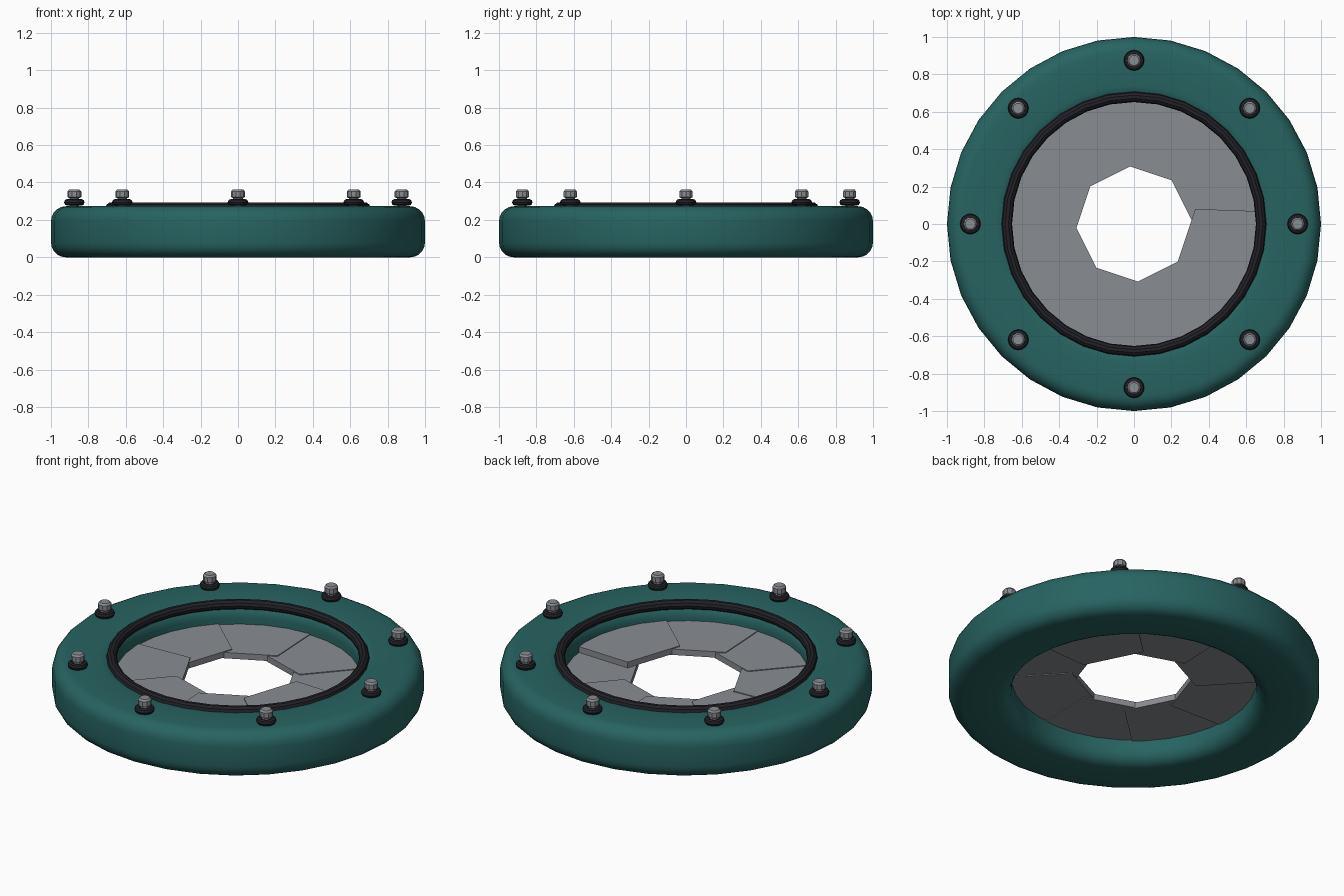
import bpy, bmesh, math
from math import cos, sin, pi, radians

if "Cube" in bpy.data.objects:
    bpy.data.objects.remove(bpy.data.objects["Cube"])


def material(name, rgb):
    m = bpy.data.materials.new(name)
    m.diffuse_color = (*rgb, 1)
    m.use_nodes = True
    m.node_tree.nodes["Principled BSDF"].inputs["Base Color"].default_value = m.diffuse_color
    return m


TEAL = material("teal paint", (0.02, 0.125, 0.12))
STEEL = material("steel grey", (0.25, 0.262, 0.285))
RUBBER = material("black rubber", (0.015, 0.015, 0.021))


def finish(name, bm, mat, smooth=True):
    bmesh.ops.recalc_face_normals(bm, faces=bm.faces)
    me = bpy.data.meshes.new(name)
    bm.to_mesh(me)
    bm.free()
    me.materials.append(mat)
    ob = bpy.data.objects.new(name, me)
    bpy.context.collection.objects.link(ob)
    if smooth:
        bpy.ops.object.select_all(action='DESELECT')
        ob.select_set(True)
        bpy.context.view_layer.objects.active = ob
        bpy.ops.object.shade_smooth_by_angle(angle=radians(35))
    return ob


def lathe(name, profile, segs, mat, loc=(0, 0), closed=True):
    """Spin an (r, z) profile; an open profile gets end caps."""
    bm = bmesh.new()
    rings = [[bm.verts.new((loc[0] + r * cos(2 * pi * s / segs),
                            loc[1] + r * sin(2 * pi * s / segs), z)) for r, z in profile]
             for s in range(segs)]
    n = len(profile)
    for s in range(segs):
        a, b = rings[s], rings[(s + 1) % segs]
        for k in range(n if closed else n - 1):
            j = (k + 1) % n
            bm.faces.new((a[k], b[k], b[j], a[j]))
    if not closed:
        for k in (0, n - 1):
            bm.faces.new([ring[k] for ring in rings])
    return finish(name, bm, mat)


def circle(major, z, minor, n):
    return [(major + minor * cos(2 * pi * k / n), z + minor * sin(2 * pi * k / n))
            for k in range(n)]


# Housing ring: rounded rectangle section
R_IN, R_OUT, H, B, STEPS = 0.66, 1.0, 0.273, 0.08, 5
section = []
for cx, cz, start in ((R_OUT - B, H - B, 0), (R_IN + B, H - B, 90),
                      (R_IN + B, B, 180), (R_OUT - B, B, 270)):
    for k in range(STEPS + 1):
        a = radians(start + 90 * k / STEPS)
        section.append((cx + B * cos(a), cz + B * sin(a)))
lathe("housing_ring", section, 32, TEAL)

# Seal ring around the opening
lathe("seal_ring", circle(0.68, 0.265, 0.028, 10), 32, RUBBER)

# Eight overlapping iris blades, each slightly higher than the last
OUT = 0.70
outline = [(0.332, -0.027), (OUT, -0.009)]
outline += [(OUT * cos(radians(a)), OUT * sin(radians(a))) for a in (11.25, 22.5, 33.75, 45, 50.5)]
outline += [(0.337 * cos(radians(58.8)), 0.337 * sin(radians(58.8)))]
for i in range(8):
    t = i * pi / 4
    z0, thick = 0.11 + 0.005 * i, 0.035
    bm = bmesh.new()
    low, high = [[bm.verts.new((x * cos(t) - y * sin(t), x * sin(t) + y * cos(t), z))
                  for x, y in outline] for z in (z0, z0 + thick)]
    bm.faces.new(low)
    bm.faces.new(high)
    for k in range(len(outline)):
        j = (k + 1) % len(outline)
        bm.faces.new((low[k], low[j], high[j], high[k]))
    finish(f"iris_blade_{i + 1}", bm, STEEL, smooth=False)

# Bolts with rubber washers
bolt = [(0.026, 0.27), (0.026, 0.316), (0.037, 0.322), (0.037, 0.352), (0.028, 0.362)]
for i in range(8):
    a = i * pi / 4
    p = (0.875 * cos(a), 0.875 * sin(a))
    lathe(f"washer_{i + 1}", circle(0.037, 0.294, 0.018, 8), 16, RUBBER, p)
    lathe(f"bolt_{i + 1}", bolt, 10, STEEL, p, closed=False)
